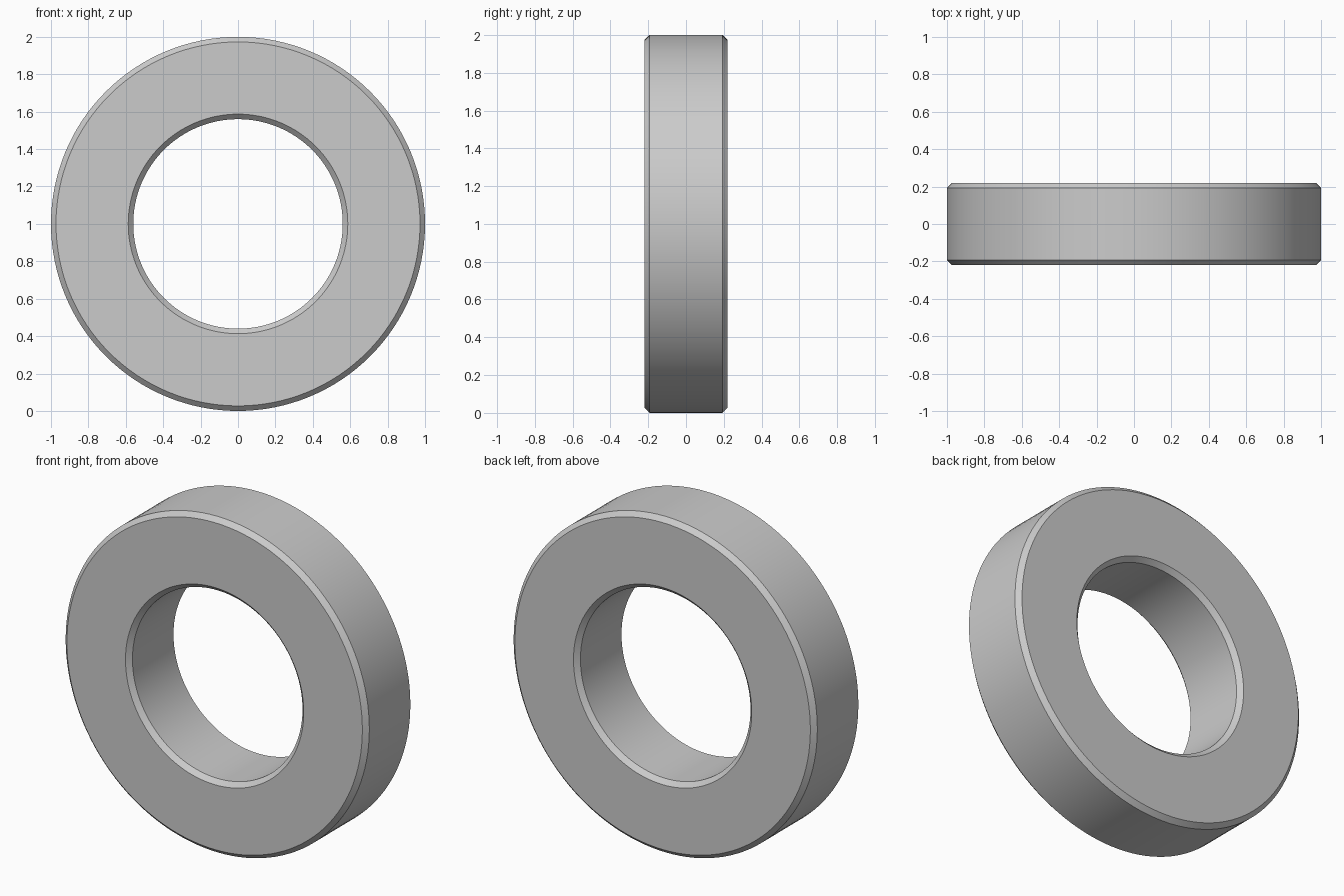
import bpy, bmesh
from math import cos, sin, tau

if "Cube" in bpy.data.objects:
    bpy.data.objects.remove(bpy.data.objects["Cube"])

SEGMENTS = 128
R_OUT, R_IN, HALF_W, CH = 1.0, 0.56, 0.22, 0.027

# Chamfered cross-section as (radius, y)
profile = [
    (R_OUT, -HALF_W + CH), (R_OUT, HALF_W - CH),
    (R_OUT - CH, HALF_W), (R_IN + CH, HALF_W),
    (R_IN, HALF_W - CH), (R_IN, -HALF_W + CH),
    (R_IN + CH, -HALF_W), (R_OUT - CH, -HALF_W),
]

# Revolve the section around the y axis
bm = bmesh.new()
rings = []
for i in range(SEGMENTS):
    a = tau * i / SEGMENTS
    rings.append([bm.verts.new((r * cos(a), y, R_OUT + r * sin(a))) for r, y in profile])
n = len(profile)
for i in range(SEGMENTS):
    p, q = rings[i], rings[(i + 1) % SEGMENTS]
    for j in range(n):
        k = (j + 1) % n
        bm.faces.new((p[j], p[k], q[k], q[j]))
bmesh.ops.recalc_face_normals(bm, faces=bm.faces)

# Ring object
mesh = bpy.data.meshes.new("ring")
bm.to_mesh(mesh)
bm.free()
ring = bpy.data.objects.new("ring", mesh)
bpy.context.collection.objects.link(ring)
bpy.context.view_layer.objects.active = ring
ring.select_set(True)
bpy.ops.object.shade_smooth_by_angle(angle=0.52)
